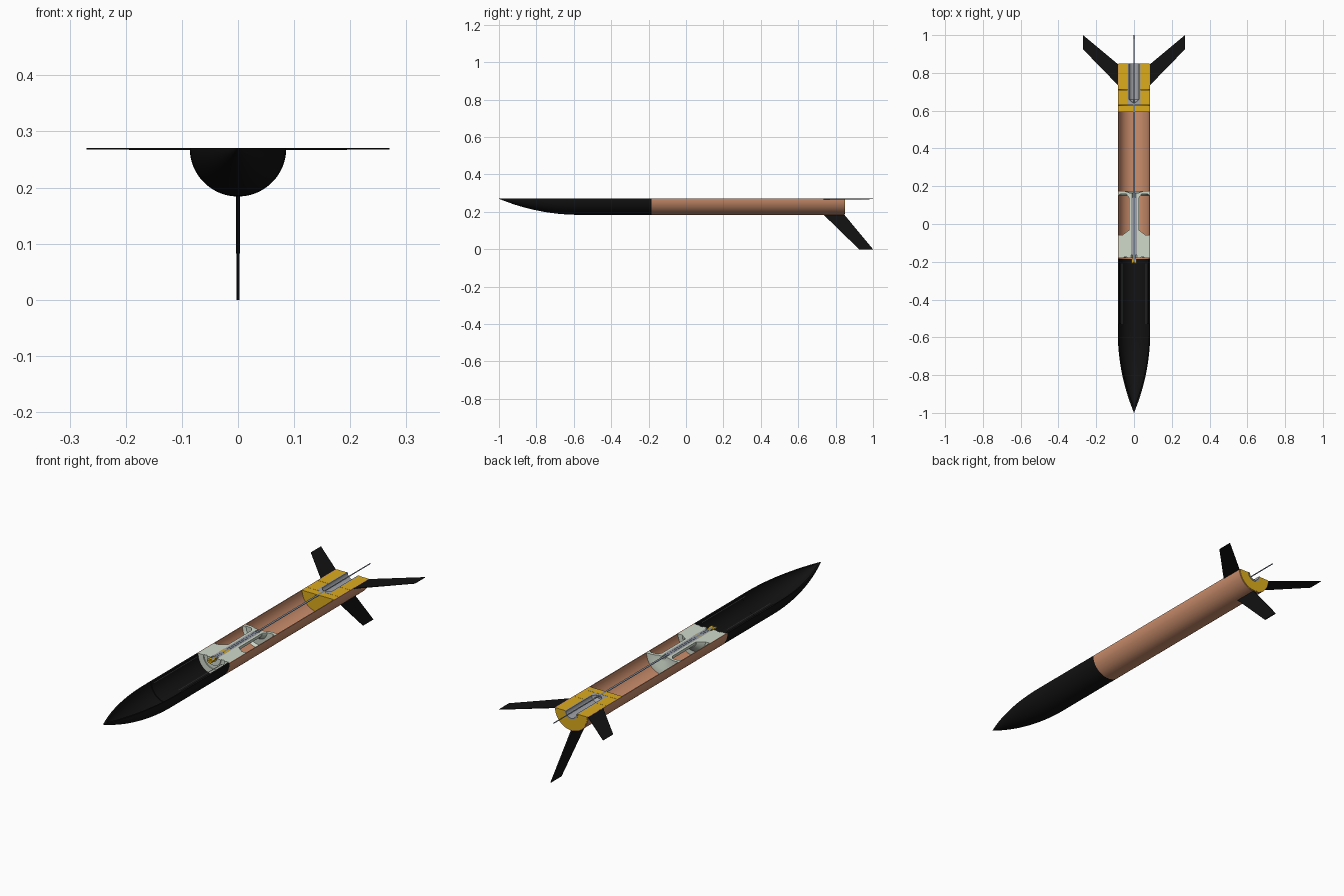
import bpy, bmesh, math
from mathutils import Vector

if "Cube" in bpy.data.objects:
    bpy.data.objects.remove(bpy.data.objects["Cube"])

CUT = 0.27      # height of the section plane
R = 0.086       # airframe radius


def material(name, rgb):
    m = bpy.data.materials.new(name)
    m.diffuse_color = (*rgb, 1)
    m.use_nodes = True
    m.node_tree.nodes["Principled BSDF"].inputs["Base Color"].default_value = m.diffuse_color
    return m


BLACK = material("black", (0.006, 0.006, 0.006))
COPPER = material("copper", (0.60, 0.27, 0.15))
GOLD = material("gold", (0.72, 0.41, 0.012))
MINT = material("mint", (0.63, 0.70, 0.60))
STEEL = material("steel", (0.36, 0.37, 0.39))
BLUE = material("blue_steel", (0.22, 0.27, 0.34))


def finish(bm, name, mat, smooth=True):
    bmesh.ops.remove_doubles(bm, verts=bm.verts, dist=1e-5)
    bmesh.ops.recalc_face_normals(bm, faces=bm.faces)
    me = bpy.data.meshes.new(name)
    bm.to_mesh(me)
    bm.free()
    me.materials.append(mat)
    ob = bpy.data.objects.new(name, me)
    bpy.context.collection.objects.link(ob)
    if smooth:
        bpy.ops.object.select_all(action='DESELECT')
        ob.select_set(True)
        bpy.context.view_layer.objects.active = ob
        bpy.ops.object.shade_smooth_by_angle(angle=math.radians(30))
    return ob


def half_turn(name, profile, mat, cx=0.0, steps=32):
    """Sweep a closed (radius, y) outline half a turn below the cut plane."""
    bm = bmesh.new()
    rings = []
    for i in range(steps + 1):
        a = math.pi * i / steps
        rings.append([bm.verts.new((cx + r * math.cos(a), y, CUT - r * math.sin(a)))
                      for r, y in profile])
    n = len(profile)
    for a, b in zip(rings, rings[1:]):
        for j in range(n):
            k = (j + 1) % n
            if profile[j][0] < 1e-6 and profile[k][0] < 1e-6:
                continue
            bm.faces.new((a[j], a[k], b[k], b[j]))
    bm.faces.new(rings[0])
    bm.faces.new(rings[-1])
    return finish(bm, name, mat)


def tube(name, r0, r1, y0, y1, mat, cx=0.0, steps=32):
    return half_turn(name, [(r0, y0), (r1, y0), (r1, y1), (r0, y1)], mat, cx, steps)


def fin(name, span, thick, t0, t1):
    """Swept fin; span and thick are directions, t0..t1 the root thickness."""
    span, thick = Vector(span), Vector(thick)
    outline = [(0.083, 0.733), (0.27, 0.925), (0.27, 1.0), (R, 0.847), (0.083, 0.847)]
    bm = bmesh.new()
    sides = []
    for t in (t0, t1):
        sides.append([bm.verts.new(Vector((0, y, CUT)) + span * s
                                   + thick * t * (0.6 if s > 0.2 else 1))
                      for s, y in outline])
    for s in sides:
        bm.faces.new(s)
    for j in range(5):
        k = (j + 1) % 5
        bm.faces.new((sides[0][j], sides[0][k], sides[1][k], sides[1][j]))
    return finish(bm, name, BLACK, False)


# hollow ogive nose with a step inside
def ogive(radius, tip, base, n=20):
    length = base - tip
    rho = (radius ** 2 + length ** 2) / (2 * radius)
    ys = [tip + length * i / n for i in range(n + 1)]
    return [(max(0.0, math.sqrt(rho ** 2 - (base - y) ** 2) + radius - rho), y) for y in ys]


outer = ogive(R, -1.0, -0.57) + [(R, -0.185)]
inner = ogive(0.081, -0.975, -0.57) + [(0.081, -0.53), (0.077, -0.53), (0.077, -0.185)]
half_turn("nose_cone", outer + inner[::-1], BLACK, steps=48)
for side, x in (("left", -0.064), ("right", 0.064)):
    tube(f"payload_rail_{side}", 0, 0.0018, -0.53, -0.21, STEEL, x, 8)

# airframe
tube("body_tube", 0.082, R, -0.185, 0.847, COPPER, steps=48)

# forward bulkhead block with flared flange
half_turn("forward_bulkhead", [(0.016, -0.18), (0.036, -0.18), (0.036, -0.105),
          (0.054, -0.105), (0.054, -0.18), (0.0825, -0.18), (0.0825, -0.058),
          (0.060, -0.058), (0.030, -0.035), (0.016, -0.035)], MINT)
tube("bulkhead_insert", 0.036, 0.054, -0.175, -0.105, MINT)

# valve column between the flanges
tube("valve_sleeve", 0.016, 0.027, -0.035, 0.14, MINT)
half_turn("aft_flange", [(0.010, 0.14), (0.027, 0.14), (0.040, 0.158), (0.070, 0.160),
          (0.0825, 0.150), (0.0825, 0.175), (0.052, 0.175), (0.024, 0.165),
          (0.010, 0.165)], MINT)
tube("valve_cylinder", 0.006, 0.016, -0.165, 0.14, STEEL)
tube("valve_seat", 0.004, 0.018, -0.112, -0.075, GOLD)
half_turn("valve_fitting", [(0.004, -0.21), (0.014, -0.21), (0.014, -0.185), (0.009, -0.185),
          (0.009, -0.165), (0.004, -0.165)], GOLD)

# long central feed rod
tube("feed_rod", 0, 0.005, -0.20, 0.64, BLUE, steps=16)
tube("igniter_rod", 0, 0.003, 0.64, 0.98, BLUE, steps=12)

# motor block in stacked sections around the chamber
tube("motor_bulkhead", 0.005, 0.0825, 0.592, 0.628, GOLD)
tube("motor_mount_front", 0.034, 0.0825, 0.629, 0.710, GOLD)
tube("motor_mount_rear", 0.034, 0.0825, 0.711, 0.849, GOLD)
half_turn("motor_chamber", [(0.005, 0.629), (0.034, 0.629), (0.034, 0.851), (0.027, 0.851),
          (0.027, 0.66), (0.012, 0.645), (0.005, 0.645)], STEEL)
tube("vent_pin", 0, 0.004, 0.598, 0.622, STEEL, 0.058, 12)

# fins: two cut along the section plane, one whole below
fin("fin_left", (-1, 0, 0), (0, 0, -1), 0, 0.0035)
fin("fin_right", (1, 0, 0), (0, 0, -1), 0, 0.0035)
fin("fin_bottom", (0, 0, -1), (1, 0, 0), -0.004, 0.004)
